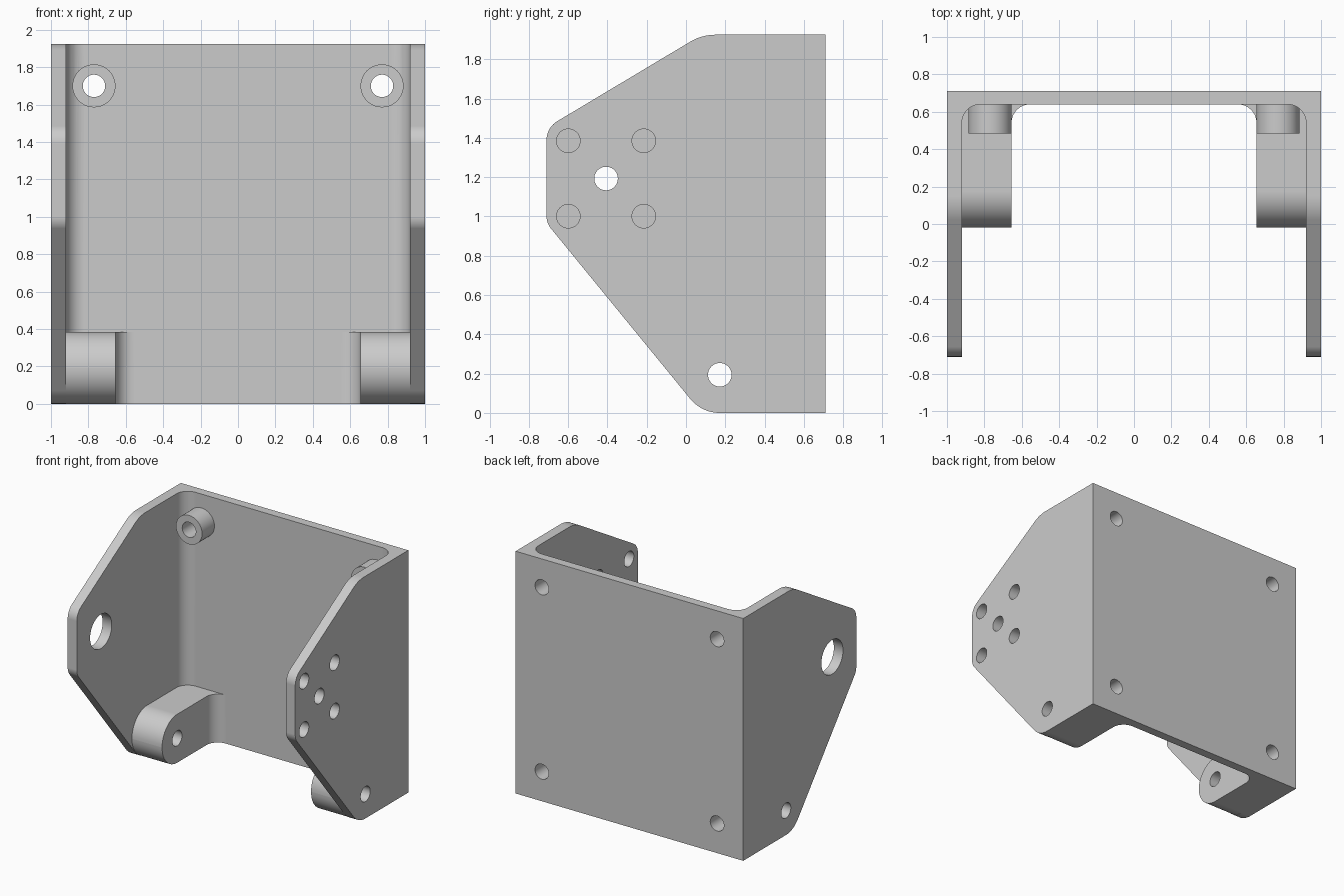
import bpy
import bmesh
from math import sin, cos, tan, pi
from mathutils import Vector

if "Cube" in bpy.data.objects:
    bpy.data.objects.remove(bpy.data.objects["Cube"])

# Main sizes
WIDTH, BACK, HEIGHT = 1.0, 0.71, 1.925
INNER, WALL = 0.92, 0.64
HOLE = 0.06


def rounded(corners, steps=10):
    """Outline from (a, b, radius) corners, each replaced by an arc."""
    out = []
    for i, (a, b, r) in enumerate(corners):
        p = Vector((a, b))
        if r == 0:
            out.append(p)
            continue
        u = (Vector(corners[i - 1][:2]) - p).normalized()
        v = (Vector(corners[(i + 1) % len(corners)][:2]) - p).normalized()
        half = u.angle(v) / 2
        mid = p + (u + v).normalized() * (r / sin(half))
        start = p + u * (r / tan(half)) - mid
        end = p + v * (r / tan(half)) - mid
        sweep = start.angle(end)
        for k in range(steps + 1):
            t = k / steps
            out.append(mid + (start * sin((1 - t) * sweep) + end * sin(t * sweep)) / sin(sweep))
    return out


def prism(name, outline, axis, low, high):
    """Extrude a flat outline along one axis."""
    place = {"x": lambda a, b, h: (h, a, b),
             "y": lambda a, b, h: (a, h, b),
             "z": lambda a, b, h: (a, b, h)}[axis]
    bm = bmesh.new()
    rings = [[bm.verts.new(place(a, b, h)) for a, b in outline] for h in (low, high)]
    count = len(outline)
    for ring in rings:
        bm.faces.new(ring)
    for i in range(count):
        j = (i + 1) % count
        bm.faces.new((rings[0][i], rings[0][j], rings[1][j], rings[1][i]))
    bmesh.ops.recalc_face_normals(bm, faces=bm.faces)
    mesh = bpy.data.meshes.new(name)
    bm.to_mesh(mesh)
    bm.free()
    obj = bpy.data.objects.new(name, mesh)
    bpy.context.collection.objects.link(obj)
    return obj


def rod(name, a, b, radius, axis, low, high, sides=40):
    circle = [(a + radius * cos(2 * pi * k / sides), b + radius * sin(2 * pi * k / sides))
              for k in range(sides)]
    return prism(name, circle, axis, low, high)


def combine(target, other, operation):
    """Apply a boolean and discard the second solid."""
    mod = target.modifiers.new("join", "BOOLEAN")
    mod.operation, mod.solver, mod.object = operation, "EXACT", other
    bpy.context.view_layer.objects.active = target
    bpy.ops.object.modifier_apply(modifier=mod.name)
    bpy.data.objects.remove(other)


# Channel: back wall and two side plates with filleted inside corners
channel = [(-WIDTH, -1, 0), (-WIDTH, BACK, 0), (WIDTH, BACK, 0), (WIDTH, -1, 0),
           (INNER, -1, 0), (INNER, WALL, 0.1), (-INNER, WALL, 0.1), (-INNER, -1, 0)]
bracket = prism("bracket", rounded(channel), "z", 0, HEIGHT)

# Tapered side outline
side = [(0.08, 0, 0.1925), (0.9, 0, 0), (0.9, HEIGHT, 0), (0.081, HEIGHT, 0.25),
        (-BACK, 1.452, 0.11), (-BACK, 0.966, 0.1)]
combine(bracket, prism("side_outline", rounded(side), "x", -1.2, 1.2), "INTERSECT")

for s in (1, -1):
    # Pivot lug at the bottom, rounded in front and flared into the wall
    plan = [(s * 0.655, -0.1, 0), (s * 0.655, WALL, 0.1), (s * 0.554, WALL, 0),
            (s * 0.554, 0.67, 0), (s * 0.93, 0.67, 0), (s * 0.93, -0.1, 0)]
    lug = prism("lug", rounded(plan), "z", -0.1, 0.5)
    nose = [(-0.018, 0, 0.192), (0.8, 0, 0), (0.8, 0.385, 0), (-0.018, 0.385, 0.192)]
    combine(lug, prism("lug_outline", rounded(nose, 16), "x", -1.2, 1.2), "INTERSECT")
    combine(bracket, lug, "UNION")

    # Screw boss at the top
    combine(bracket, rod("boss", s * 0.77, 1.7, 0.115, "y", 0.485, 0.68), "UNION")

    # Screw holes: through the boss, blind into the lug
    combine(bracket, rod("boss_hole", s * 0.77, 1.7, HOLE, "y", 0.3, 0.9), "DIFFERENCE")
    combine(bracket, rod("lug_hole", s * 0.77, 0.235, HOLE, "y", 0.48, 0.9), "DIFFERENCE")

# Pivot holes through lugs and side plates
combine(bracket, rod("pivot_hole", 0.172, 0.194, HOLE, "x", -1.2, 1.2), "DIFFERENCE")

# Large bearing hole on the right, five-hole pattern on the left
combine(bracket, rod("bearing_hole", -0.407, 1.193, 0.136, "x", -1.2, -0.8), "DIFFERENCE")
for dy, dz in [(0, 0), (1, 1), (1, -1), (-1, 1), (-1, -1)]:
    combine(bracket, rod("mount_hole", -0.407 + dy * 0.192, 1.193 + dz * 0.192, HOLE,
                         "x", 0.8, 1.2), "DIFFERENCE")

# Single grey finish
grey = bpy.data.materials.new("plain_grey")
grey.use_nodes = True
grey.diffuse_color = (0.6, 0.6, 0.6, 1)
grey.node_tree.nodes["Principled BSDF"].inputs["Base Color"].default_value = (0.6, 0.6, 0.6, 1)
bracket.data.materials.clear()
bracket.data.materials.append(grey)

# Smooth fillets, crisp edges
for other in bpy.context.selected_objects:
    other.select_set(False)
bracket.select_set(True)
bpy.context.view_layer.objects.active = bracket
bpy.ops.object.shade_smooth_by_angle(angle=pi / 6)
weighted = bracket.modifiers.new("weighted_normals", "WEIGHTED_NORMAL")
weighted.keep_sharp = True
